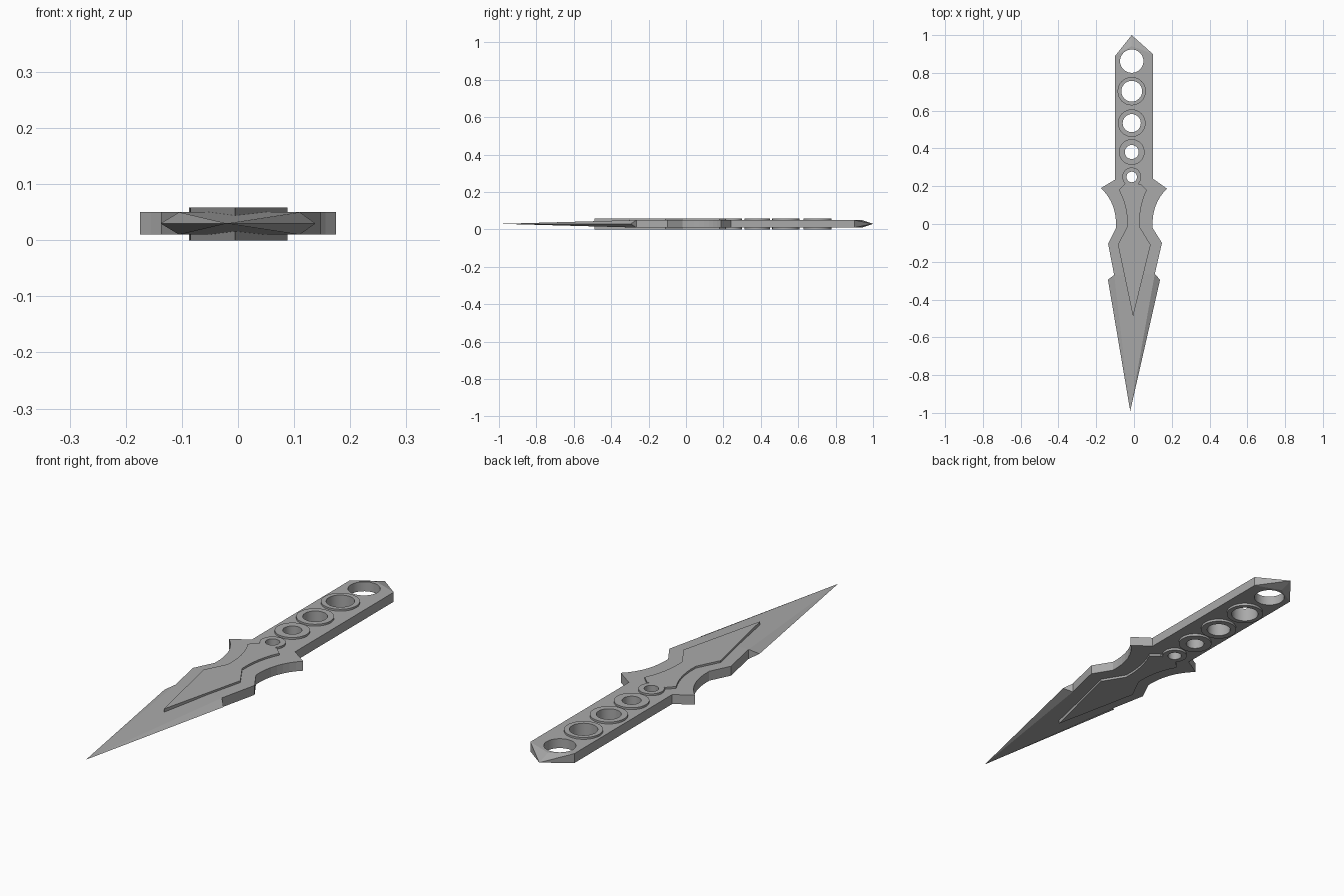
import bpy, bmesh, math

cube = bpy.data.objects.get("Cube")
if cube:
    bpy.data.objects.remove(cube, do_unlink=True)

steel = bpy.data.materials.new("grey_steel")
steel.use_nodes = True
GREY = (0.4, 0.4, 0.4, 1)
steel.diffuse_color = GREY
steel.node_tree.nodes["Principled BSDF"].inputs["Base Color"].default_value = GREY

AXIS = -0.012            # the long axis of the knife
LOW, MID, HIGH = 0.01, 0.03, 0.05
RAISED = 0.058


def finish(bm, name):
    bmesh.ops.recalc_face_normals(bm, faces=bm.faces)
    mesh = bpy.data.meshes.new(name)
    bm.to_mesh(mesh)
    bm.free()
    mesh.materials.append(steel)
    obj = bpy.data.objects.new(name, mesh)
    bpy.context.collection.objects.link(obj)
    return obj


def curve(a, b, c, steps=8):
    """Points along a quadratic curve, both ends included."""
    return [tuple((1 - t) ** 2 * p + 2 * t * (1 - t) * q + t * t * r
                  for p, q, r in zip(a, b, c))
            for t in (i / steps for i in range(steps + 1))]


def tube(name, y, outer, inner, z0, z1, segments=32):
    """Flat ring, or a plain cylinder when inner is zero."""
    bm = bmesh.new()
    loops = []
    for r, z in ((outer, z0), (outer, z1), (inner, z1), (inner, z0)):
        if r:
            loops.append([bm.verts.new((AXIS + r * math.cos(math.tau * i / segments),
                                        y + r * math.sin(math.tau * i / segments), z))
                          for i in range(segments)])
    pairs = list(zip(loops, loops[1:] + loops[:1])) if inner else [loops]
    for a, b in pairs:
        for i in range(segments):
            j = (i + 1) % segments
            bm.faces.new((a[i], a[j], b[j], b[i]))
    if not inner:
        for loop in loops:
            bm.faces.new(loop)
    obj = finish(bm, name)
    for poly in obj.data.polygons:
        poly.use_smooth = abs(poly.normal.z) < 0.5
    obj.data.set_sharp_from_angle(angle=math.radians(30))
    return obj


# Body: outline from blade neck, over the guard, up the handle and back
right_side = ([(-0.105, -0.27), (-0.137, -0.105)]
              + curve((-0.095, -0.02), (-0.09, 0.11), (-0.175, 0.19))
              + [(-0.10, 0.235), (-0.10, 0.89)])
left_side = ([(0.11, -0.265), (0.148, -0.10)]
             + curve((0.098, -0.02), (0.093, 0.11), (0.175, 0.187))
             + [(0.10, 0.24), (0.10, 0.90)])
outline = right_side + [(AXIS, 0.942)] + left_side[::-1]

bm = bmesh.new()
top = [bm.verts.new((x, y, HIGH)) for x, y in outline]
bottom = [bm.verts.new((x, y, LOW)) for x, y in outline]
bm.faces.new(top)
bm.faces.new(bottom)
apex = len(right_side)
for i in range(len(outline) - 1):
    if i not in (apex - 1, apex):
        bm.faces.new((top[i], top[i + 1], bottom[i + 1], bottom[i]))

# Pointed pommel and tapered blade close the two ends
pommel_tip = bm.verts.new((AXIS, 1.0, MID))
blade_tip = bm.verts.new((-0.02, -0.99, MID))
edge_right = bm.verts.new((-0.138, -0.295, MID))
edge_left = bm.verts.new((0.138, -0.295, MID))
for corner in (apex - 1, apex + 1):
    bm.faces.new((top[corner], bottom[corner], pommel_tip))
for layer in (top, bottom):
    for corner in (apex - 1, apex + 1):
        bm.faces.new((layer[corner], layer[apex], pommel_tip))
    bm.faces.new((layer[0], layer[-1], blade_tip))
    bm.faces.new((layer[0], edge_right, blade_tip))
    bm.faces.new((layer[-1], edge_left, blade_tip))
bm.faces.new((top[0], bottom[0], edge_right))
bm.faces.new((top[-1], bottom[-1], edge_left))
body = finish(bm, "blade_and_handle")

# Handle holes with raised rims: centre y, hole radius, rim radius
holes = [(0.862, 0.062, 0), (0.703, 0.055, 0.075), (0.534, 0.048, 0.073),
         (0.381, 0.037, 0.068), (0.249, 0.028, 0.05)]
for n, (y, hole, rim) in enumerate(holes):
    cutter = tube(f"hole_cutter_{n}", y, hole, 0, -0.1, 0.2)
    cutter.hide_render = True
    cutter.hide_viewport = True
    cutter.display_type = 'WIRE'
    cut = body.modifiers.new(f"hole_{n}", 'BOOLEAN')
    cut.operation = 'DIFFERENCE'
    cut.solver = 'EXACT'
    cut.object = cutter
    if rim:
        tube(f"hole_rim_{n}", y, rim, hole, 0, RAISED)

# Apply the cuts so that the cutters can go
bpy.context.view_layer.update()
graph = bpy.context.evaluated_depsgraph_get()
cut_mesh = bpy.data.meshes.new_from_object(body.evaluated_get(graph))
body.modifiers.clear()
body.data = cut_mesh
for obj in [o for o in bpy.data.objects if o.name.startswith("hole_cutter")]:
    bpy.data.objects.remove(obj, do_unlink=True)

# Raised centre plate, showing on both faces
plate = ([(-0.005, -0.49), (-0.085, -0.11)]
         + curve((-0.037, -0.015), (-0.03, 0.09), (-0.08, 0.18), 6)
         + [(-0.05, 0.212), (0.035, 0.212)]
         + curve((0.068, 0.18), (0.025, 0.09), (0.03, -0.015), 6)
         + [(0.088, -0.11)])
bm = bmesh.new()
face = bm.faces.new([bm.verts.new((x, y, 0)) for x, y in plate])
solid = bmesh.ops.extrude_face_region(bm, geom=[face])
bmesh.ops.translate(bm, vec=(0, 0, RAISED),
                    verts=[v for v in solid["geom"] if isinstance(v, bmesh.types.BMVert)])
finish(bm, "centre_plate")
